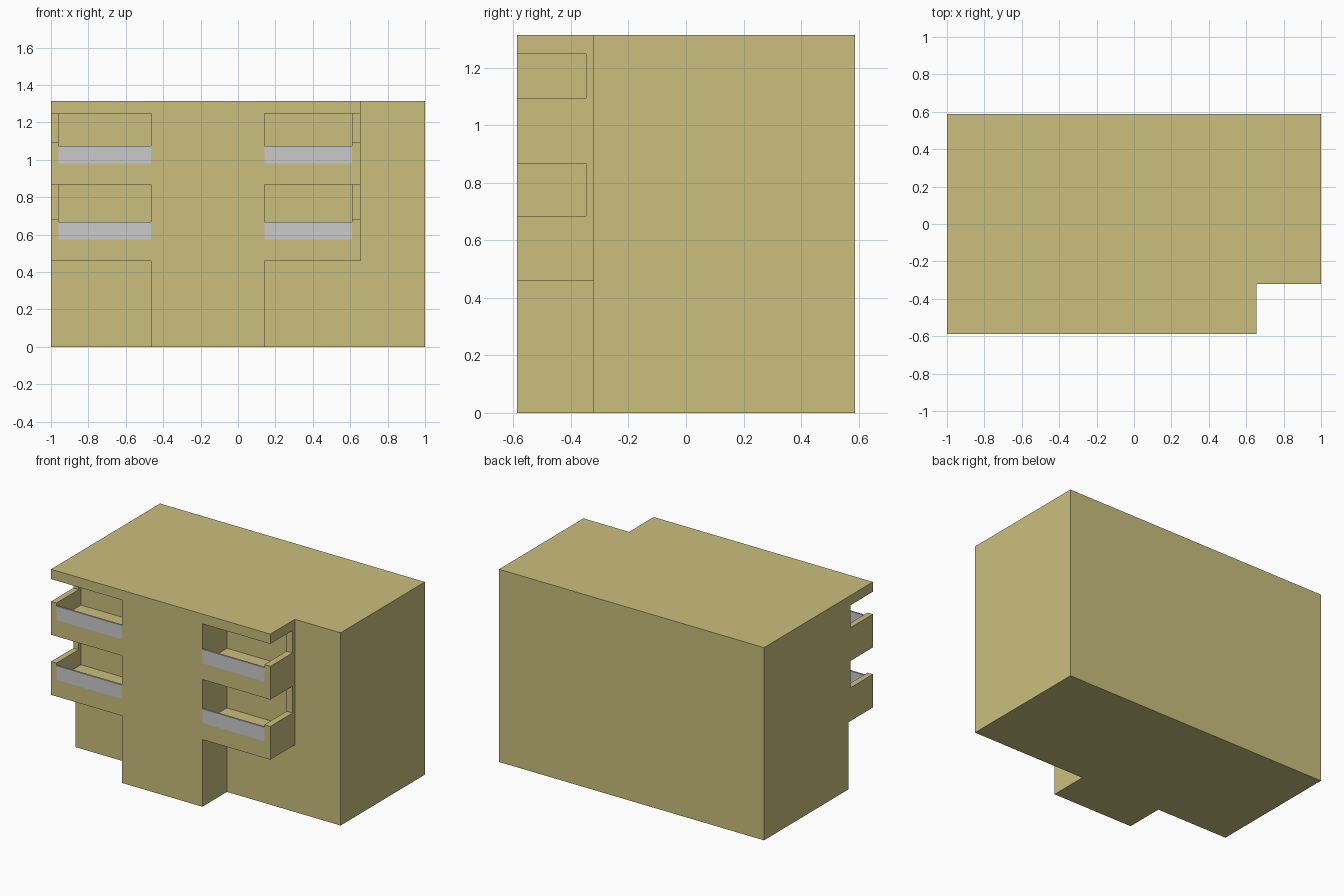
import bpy, bmesh

if "Cube" in bpy.data.objects:
    bpy.data.objects.remove(bpy.data.objects["Cube"])

X0, X1, Y0, Y1, H = -1.0, 1.0, -0.587, 0.587, 1.315
YS = -0.322           # recessed wall line
XB = 0.655            # right end of the projecting front
OUT = 0.1             # cutter overshoot

wall = bpy.data.materials.new("wall_paint")
wall.diffuse_color = (0.59, 0.52, 0.21, 1)
wall.use_nodes = True
wall.node_tree.nodes["Principled BSDF"].inputs["Base Color"].default_value = wall.diffuse_color
grey = bpy.data.materials.new("panel_grey")
grey.diffuse_color = (0.60, 0.60, 0.60, 1)
grey.use_nodes = True
grey.node_tree.nodes["Principled BSDF"].inputs["Base Color"].default_value = grey.diffuse_color


def box(name, x, y, z):
    """Axis-aligned box from (min, max) pairs."""
    mesh = bpy.data.meshes.new(name)
    bm = bmesh.new()
    bmesh.ops.create_cube(bm, size=1)
    for v in bm.verts:
        v.co = [r[0] if c < 0 else r[1] for c, r in zip(v.co, (x, y, z))]
    bm.to_mesh(mesh)
    bm.free()
    obj = bpy.data.objects.new(name, mesh)
    bpy.context.collection.objects.link(obj)
    return obj


def cut(target, x, y, z):
    """Subtract a box from the target."""
    cutter = box("cutter", x, y, z)
    cutter.data.materials.append(wall)
    cutter.hide_render = True
    mod = target.modifiers.new("cut", 'BOOLEAN')
    mod.operation, mod.solver, mod.object = 'DIFFERENCE', 'EXACT', cutter
    bpy.context.view_layer.objects.active = target
    bpy.ops.object.modifier_apply(modifier=mod.name)
    bpy.data.objects.remove(cutter)


# Building block: stepped plan extruded to roof height
mesh = bpy.data.meshes.new("building")
bm = bmesh.new()
plan = [(X0, Y0), (XB, Y0), (XB, YS), (X1, YS), (X1, Y1), (X0, Y1)]
face = bm.faces.new([bm.verts.new((x, y, 0)) for x, y in plan])
top = bmesh.ops.extrude_face_region(bm, geom=[face])["geom"]
bmesh.ops.translate(bm, vec=(0, 0, H),
                    verts=[g for g in top if isinstance(g, bmesh.types.BMVert)])
bmesh.ops.recalc_face_normals(bm, faces=bm.faces)
bm.to_mesh(mesh)
bm.free()
building = bpy.data.objects.new("building", mesh)
bpy.context.collection.objects.link(building)
mesh.materials.append(wall)

# Each bay: inner edge beside the central pier, parapet inside, outer edge
bays = {"left": (-0.465, -0.96, X0), "right": (0.142, 0.61, XB)}
# Each storey: floor, panel top, side parapet top, ceiling
storeys = {"lower": (0.573, 0.668, 0.685, 0.868), "upper": (0.98, 1.075, 1.095, 1.248)}

for side, (inner, parapet, outer) in bays.items():
    beyond = outer + (OUT if outer > inner else -OUT)
    # Open ground floor under the bay
    cut(building, sorted((inner, beyond)), (Y0 - OUT, YS), (-OUT, 0.458))
    for level, (floor, rail, sill, ceiling) in storeys.items():
        # Balcony space, then the opening over its side parapet
        cut(building, sorted((inner, parapet)), (Y0 - OUT, YS), (floor, ceiling))
        cut(building, sorted((parapet - (parapet - inner) * 0.1, beyond)),
            (Y0 - OUT, YS - 0.025), (sill, ceiling))
        # Grey front panel
        panel = box(f"{level}_{side}_balcony_panel", sorted((inner, parapet)),
                    (Y0 - 0.001, Y0 + 0.011), (floor, rail))
        panel.data.materials.append(grey)
